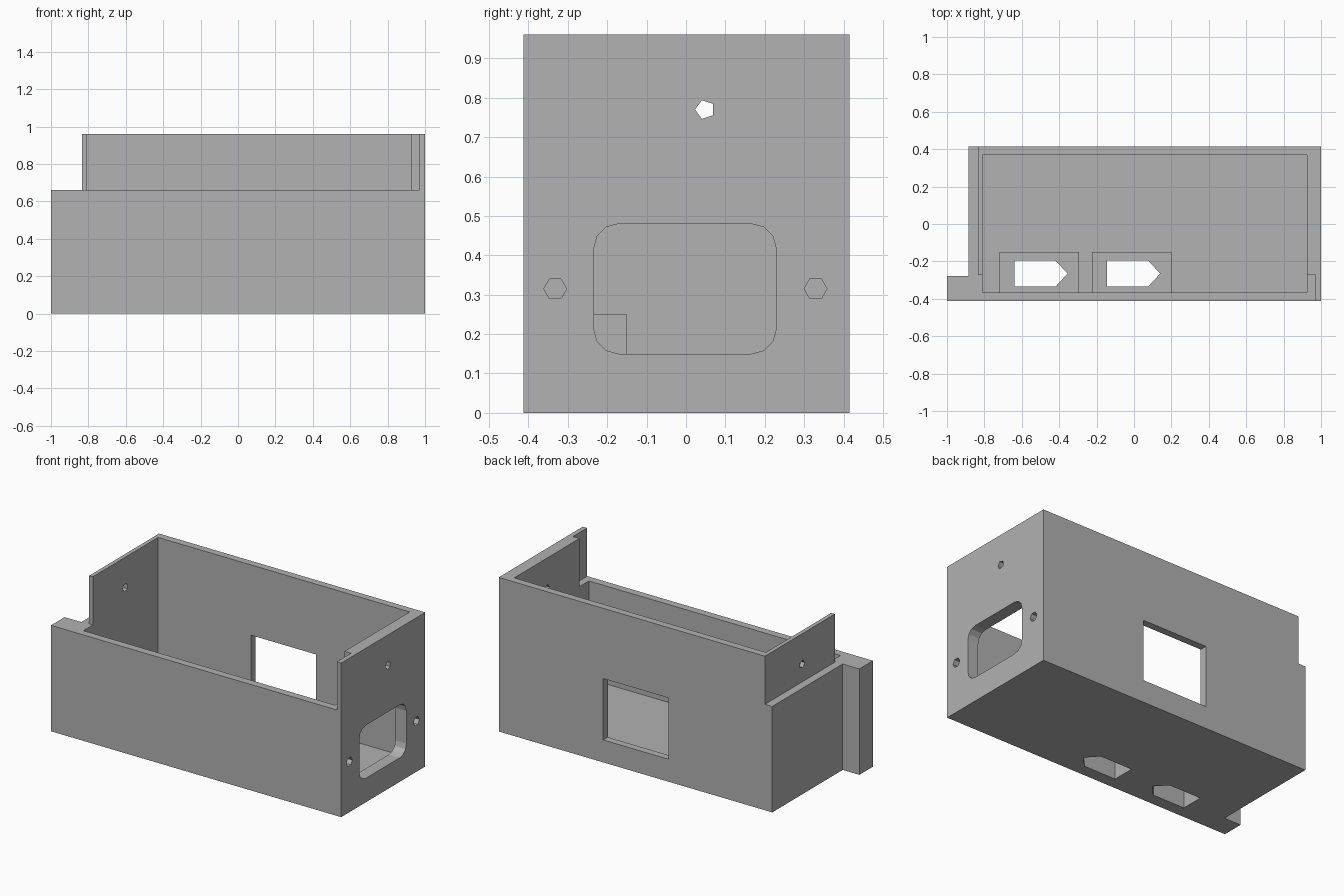
import bpy, bmesh, math
from mathutils import Vector

if "Cube" in bpy.data.objects:
    bpy.data.objects.remove(bpy.data.objects["Cube"])

grey = bpy.data.materials.new("plain grey")
grey.diffuse_color = (0.445, 0.445, 0.445, 1)
grey.use_nodes = True
grey.node_tree.nodes["Principled BSDF"].inputs["Base Color"].default_value = grey.diffuse_color


def prism(name, pts, axis, lo, hi):
    """Extrude a 2D outline along an axis: z uses (x, y), x uses (y, z), y uses (x, z)."""
    place = {"z": lambda a, b, c: (a, b, c),
             "x": lambda a, b, c: (c, a, b),
             "y": lambda a, b, c: (a, c, b)}[axis]
    bm = bmesh.new()
    face = bm.faces.new([bm.verts.new(place(a, b, lo)) for a, b in pts])
    ext = bmesh.ops.extrude_face_region(bm, geom=[face])
    move = Vector(place(0, 0, hi - lo))
    bmesh.ops.translate(bm, vec=move, verts=[g for g in ext["geom"] if isinstance(g, bmesh.types.BMVert)])
    bmesh.ops.recalc_face_normals(bm, faces=bm.faces)
    mesh = bpy.data.meshes.new(name)
    bm.to_mesh(mesh)
    bm.free()
    mesh.materials.append(grey)
    ob = bpy.data.objects.new(name, mesh)
    bpy.context.collection.objects.link(ob)
    return ob


def rect(a0, a1, b0, b1):
    return [(a0, b0), (a1, b0), (a1, b1), (a0, b1)]


def ngon(a, b, r, n, start=math.pi):
    return [(a + r * math.cos(start + i * math.tau / n),
             b + r * math.sin(start + i * math.tau / n)) for i in range(n)]


def rounded(a0, a1, b0, b1, r, seg=3):
    corners = [(a1 - r, b1 - r), (a0 + r, b1 - r), (a0 + r, b0 + r), (a1 - r, b0 + r)]
    return [(a + r * math.cos((q + i / seg) * math.pi / 2),
             b + r * math.sin((q + i / seg) * math.pi / 2))
            for q, (a, b) in enumerate(corners) for i in range(seg + 1)]


def combine(body, tool, operation="DIFFERENCE"):
    mod = body.modifiers.new("combine", "BOOLEAN")
    mod.operation, mod.solver, mod.object = operation, "EXACT", tool
    bpy.context.view_layer.objects.active = body
    bpy.ops.object.modifier_apply(modifier=mod.name)
    bpy.data.objects.remove(tool)


# Enclosure body, with a tab on the front left corner
outline = [(-1, -0.412), (1, -0.412), (1, 0.415), (-0.885, 0.415), (-0.885, -0.278), (-1, -0.278)]
box = prism("enclosure", outline, "z", 0, 0.96)

# Lowered front wall and stepped left side
combine(box, prism("left_step", rect(-1.2, -0.835, -0.6, 0.6), "z", 0.66, 1.2))
combine(box, prism("front_step", rect(-1.2, 0.97, -0.6, -0.272), "z", 0.66, 1.2))

# Open cavity above a thin floor
combine(box, prism("cavity", rect(-0.81, 0.925, -0.365, 0.37), "z", 0.05, 1.2))

# Two switch housings on the floor, each with a pointed slot through it
for x in (-0.72, -0.225):
    combine(box, prism("housing", rect(x, x + 0.425, -0.385, -0.15), "z", 0.03, 0.25), "UNION")
    slot = [(x + 0.08, -0.335), (x + 0.30, -0.335), (x + 0.365, -0.265),
            (x + 0.30, -0.195), (x + 0.08, -0.195)]
    combine(box, prism("slot", slot, "z", -0.1, 0.4))

# Back window
combine(box, prism("back_window", rect(-0.17, 0.28, 0.14, 0.522), "y", 0.3, 0.6))

# Rounded socket opening with its two screw holes in the right wall
combine(box, prism("socket", rounded(-0.234, 0.229, 0.15, 0.48, 0.063), "x", 0.88, 1.1))
for y in (-0.332, 0.329):
    combine(box, prism("screw_hole", ngon(y, 0.315, 0.029, 6), "x", 0.88, 1.1))

# Small upper hole through both end walls
combine(box, prism("upper_hole", ngon(0.048, 0.77, 0.025, 5), "x", -1.1, 1.1))
